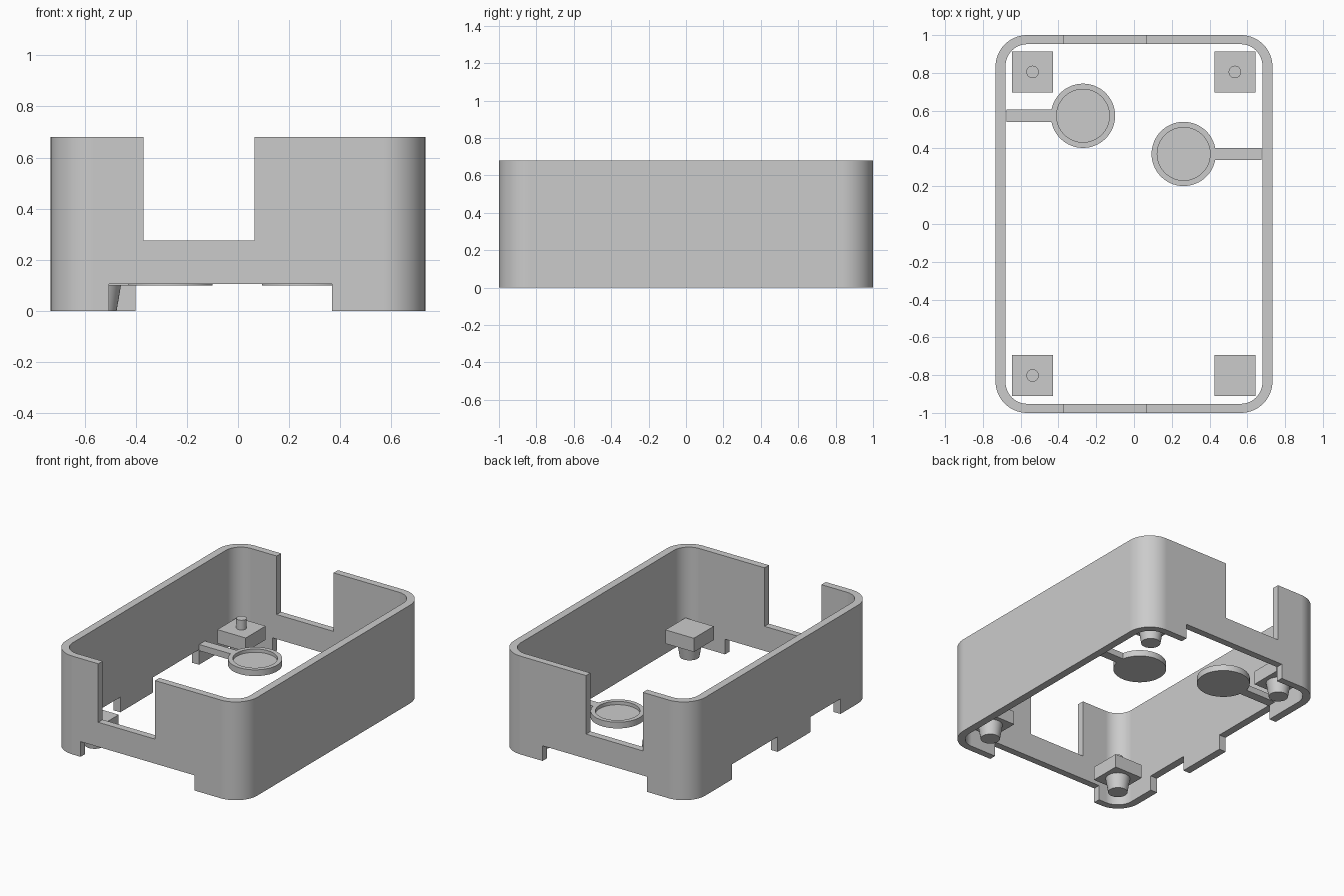
import bpy, bmesh, math

default_cube = bpy.data.objects.get("Cube")
if default_cube:
    bpy.data.objects.remove(default_cube, do_unlink=True)

grey = bpy.data.materials.new("light_grey")
grey.use_nodes = True
grey.diffuse_color = (0.6, 0.6, 0.6, 1)
grey.node_tree.nodes["Principled BSDF"].inputs["Base Color"].default_value = (0.6, 0.6, 0.6, 1)

HEIGHT = 0.68
NOTCH = 0.105


def finish(name, bm):
    bmesh.ops.recalc_face_normals(bm, faces=bm.faces)
    mesh = bpy.data.meshes.new(name)
    bm.to_mesh(mesh)
    bm.free()
    mesh.materials.append(grey)
    obj = bpy.data.objects.new(name, mesh)
    bpy.context.collection.objects.link(obj)
    return obj


def activate(obj):
    bpy.ops.object.select_all(action="DESELECT")
    obj.select_set(True)
    bpy.context.view_layer.objects.active = obj


def smooth(obj):
    activate(obj)
    bpy.ops.object.shade_smooth_by_angle(angle=math.radians(30))
    weighted = obj.modifiers.new("even_normals", "WEIGHTED_NORMAL")
    weighted.keep_sharp = True


def box(name, x0, x1, y0, y1, z0, z1):
    bm = bmesh.new()
    bmesh.ops.create_cube(bm, size=1)
    for v in bm.verts:
        v.co.x = x1 if v.co.x > 0 else x0
        v.co.y = y1 if v.co.y > 0 else y0
        v.co.z = z1 if v.co.z > 0 else z0
    return finish(name, bm)


def bridge(bm, a, b):
    for i in range(len(a)):
        j = (i + 1) % len(a)
        bm.faces.new((a[i], a[j], b[j], b[i]))


def turned(name, x, y, profile, sides=48):
    """Closed round part from (radius, height) pairs, bottom to top."""
    bm = bmesh.new()
    rings = []
    for r, z in profile:
        angles = [math.tau * i / sides for i in range(sides)]
        rings.append([bm.verts.new((x + r * math.cos(a), y + r * math.sin(a), z)) for a in angles])
    for a, b in zip(rings, rings[1:]):
        bridge(bm, a, b)
    bm.faces.new(rings[0])
    bm.faces.new(rings[-1])
    obj = finish(name, bm)
    smooth(obj)
    return obj


def rounded_loop(bm, hx, hy, r, z, steps=14):
    verts = []
    for q, (sx, sy) in enumerate([(1, 1), (-1, 1), (-1, -1), (1, -1)]):
        for i in range(steps + 1):
            a = math.pi / 2 * (q + i / steps)
            verts.append(bm.verts.new((sx * (hx - r) + r * math.cos(a),
                                       sy * (hy - r) + r * math.sin(a), z)))
    return verts


# Open rounded wall
bm = bmesh.new()
loops = [rounded_loop(bm, 0.733, 1.0, 0.167, 0), rounded_loop(bm, 0.733, 1.0, 0.167, HEIGHT),
         rounded_loop(bm, 0.68, 0.952, 0.115, HEIGHT), rounded_loop(bm, 0.68, 0.952, 0.115, 0)]
for k in range(4):
    bridge(bm, loops[k], loops[(k + 1) % 4])
wall = finish("wall", bm)

# Top slots in both ends, then bottom notches in front, back and one long side
cuts = [(-0.37, 0.065, -1.2, 1.2, 0.275, 1),
        (-0.505, 0.368, -1.2, -0.9, -0.2, NOTCH),
        (-0.402, 0.398, 0.9, 1.2, -0.2, NOTCH),
        (-0.9, -0.6, 0.044, 0.545, -0.2, NOTCH),
        (-0.9, -0.6, -0.643, -0.316, -0.2, NOTCH)]
for cut in cuts:
    cutter = box("cutter", *cut)
    mod = wall.modifiers.new("cut", "BOOLEAN")
    mod.operation = "DIFFERENCE"
    mod.solver = "EXACT"
    mod.object = cutter
    activate(wall)
    bpy.ops.object.modifier_apply(modifier=mod.name)
    bpy.data.objects.remove(cutter, do_unlink=True)
smooth(wall)

# Corner blocks with tapered feet; three have a locating pin
for end, y in (("front", -0.802), ("back", 0.805)):
    for side, x in (("right", -0.537), ("left", 0.534)):
        name = f"{end}_{side}"
        h = 0.109
        box(name + "_block", x - h, x + h, y - h, y + h, 0.1, 0.195)
        turned(name + "_foot", x, y, [(0.062, 0), (0.079, 0.101)])
        if name != "front_left":
            turned(name + "_pin", x, y, [(0.033, 0.194), (0.033, 0.262)], 32)

# Shallow round cups on arms from the long sides
for side, x, y, s in (("right", -0.27, 0.573, -1), ("left", 0.263, 0.371, 1)):
    turned(side + "_cup", x, y, [(0.17, 0.1), (0.17, 0.143), (0.14, 0.143), (0.14, 0.12)], 64)
    x0, x1 = sorted((x + s * 0.165, s * 0.676))
    box(side + "_arm", x0, x1, y - 0.032, y + 0.032, 0.1, 0.143)
